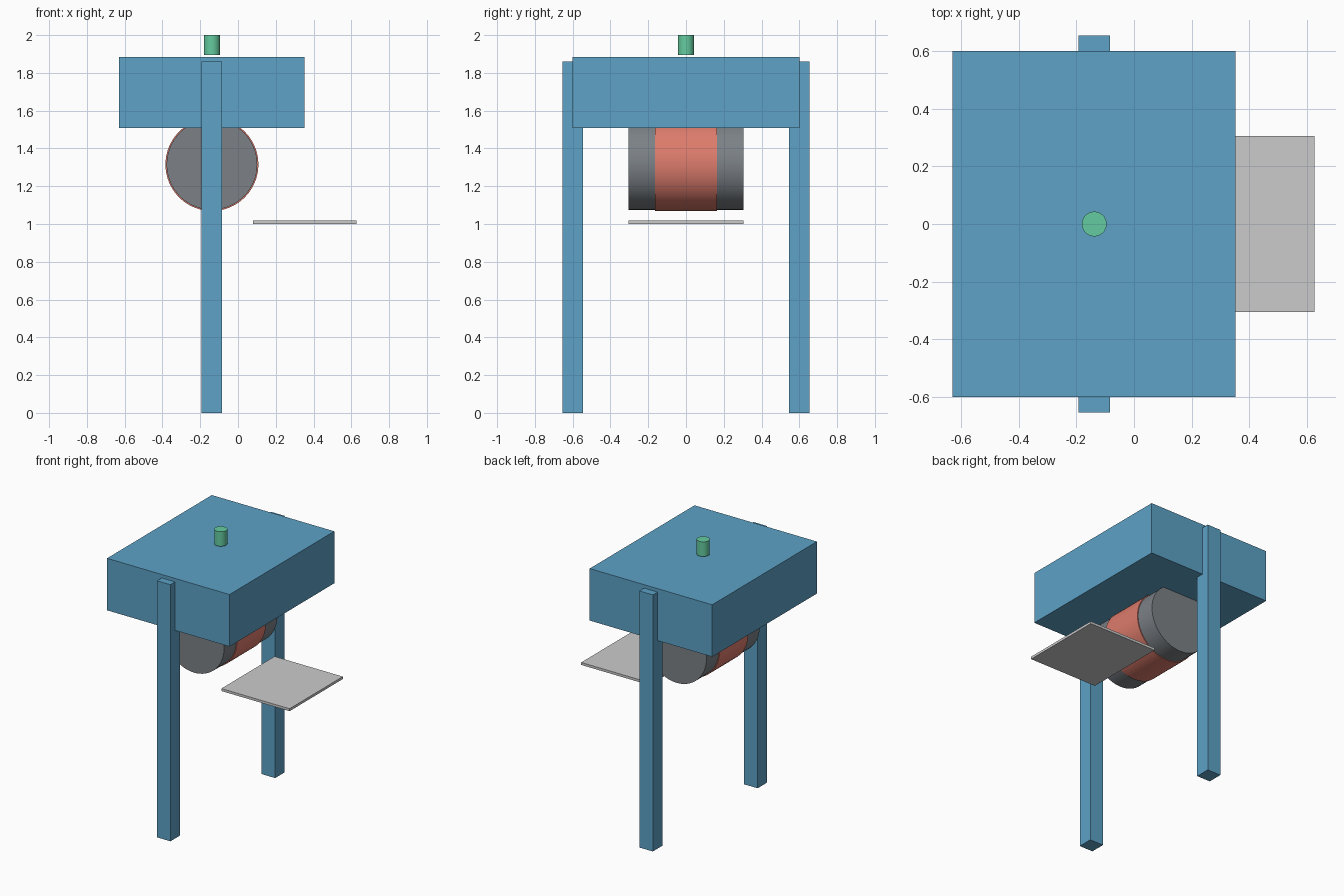
import bpy
import math

if "Cube" in bpy.data.objects:
    bpy.data.objects.remove(bpy.data.objects["Cube"])


def material(name, rgb):
    m = bpy.data.materials.new(name)
    m.diffuse_color = (*rgb, 1)
    m.use_nodes = True
    m.node_tree.nodes["Principled BSDF"].inputs["Base Color"].default_value = m.diffuse_color
    return m


BLUE = material("blue_paint", (0.11, 0.36, 0.57))
RED = material("red_band", (0.72, 0.20, 0.15))
GREEN = material("green_cap", (0.13, 0.60, 0.35))
STEEL = material("dark_steel", (0.20, 0.22, 0.24))


def box(name, lo, hi, mat=None):
    bpy.ops.mesh.primitive_cube_add(
        size=1, location=[(a + b) / 2 for a, b in zip(lo, hi)])
    ob = bpy.context.object
    ob.name = name
    ob.scale = [b - a for a, b in zip(lo, hi)]
    bpy.ops.object.transform_apply(location=False, rotation=False, scale=True)
    if mat:
        ob.data.materials.append(mat)
    return ob


def cylinder(name, centre, radius, length, mat, along_y=False):
    bpy.ops.mesh.primitive_cylinder_add(
        vertices=64, radius=radius, depth=length, location=centre,
        rotation=(math.pi / 2 if along_y else 0, 0, 0))
    ob = bpy.context.object
    ob.name = name
    ob.data.materials.append(mat)
    bpy.ops.object.shade_smooth_by_angle(angle=math.radians(30))
    return ob


AXIS_X = -0.138

# Housing on two side legs
box("housing", (-0.63, -0.60, 1.508), (0.352, 0.60, 1.885), BLUE)
for name, y in (("front_leg", -0.60), ("back_leg", 0.60)):
    box(name, (AXIS_X - 0.054, y - 0.054, 0), (AXIS_X + 0.054, y + 0.054, 1.86), BLUE)

# Drum with raised band
cylinder("drum", (AXIS_X, 0, 1.315), 0.240, 0.61, STEEL, along_y=True)
cylinder("drum_band", (AXIS_X, 0, 1.315), 0.246, 0.328, RED, along_y=True)

# Cap floating just above the housing
cylinder("top_cap", (AXIS_X, 0, 1.947), 0.043, 0.106, GREEN)

# Side tray
box("side_tray", (0.08, -0.305, 1.0), (0.627, 0.305, 1.018))
